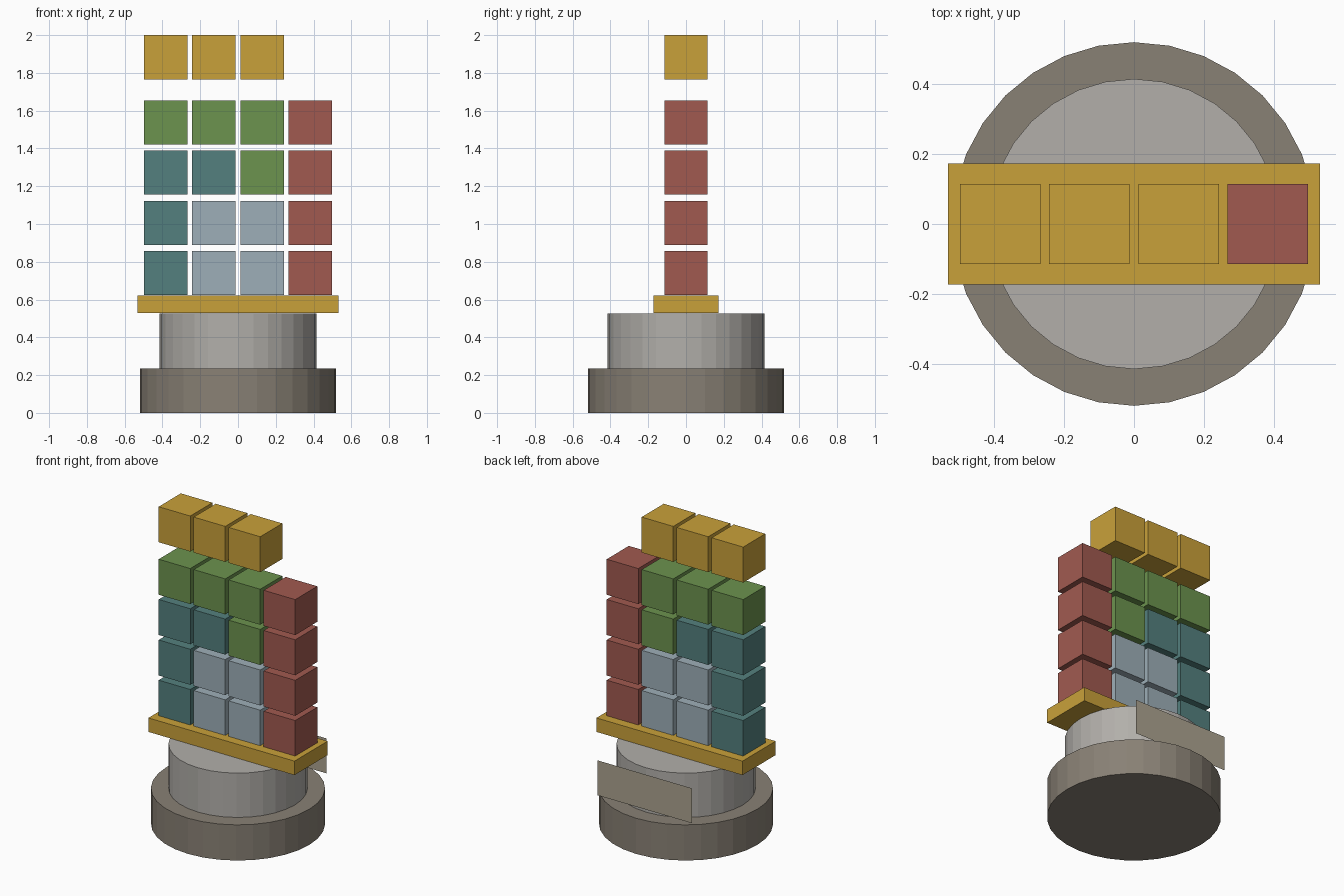
import bpy
import bmesh
from mathutils import Matrix

if "Cube" in bpy.data.objects:
    bpy.data.objects.remove(bpy.data.objects["Cube"], do_unlink=True)


def material(name, *rgb):
    """Flat colour from 0-255 display values."""
    linear = [((c / 255 + 0.055) / 1.055) ** 2.4 for c in rgb] + [1.0]
    mat = bpy.data.materials.new(name)
    mat.use_nodes = True
    mat.diffuse_color = linear
    mat.node_tree.nodes["Principled BSDF"].inputs["Base Color"].default_value = linear
    return mat


gold = material("gold", 201, 161, 58)
red = material("brick red", 161, 90, 80)
green = material("leaf green", 108, 147, 78)
teal = material("teal", 84, 128, 126)
pale = material("pale blue", 158, 175, 184)
stone = material("light stone", 178, 175, 170)
dark = material("dark stone", 137, 129, 117)
beige = material("beige", 172, 163, 144)


def finish(bm, name, mat, location):
    mesh = bpy.data.meshes.new(name)
    bm.to_mesh(mesh)
    bm.free()
    mesh.materials.append(mat)
    obj = bpy.data.objects.new(name, mesh)
    obj.location = location
    bpy.context.collection.objects.link(obj)
    return obj


def box(name, mat, location, size):
    bm = bmesh.new()
    bmesh.ops.create_cube(bm, size=1, matrix=Matrix.Diagonal((*size, 1)))
    return finish(bm, name, mat, location)


def drum(name, mat, radius, bottom, top):
    bm = bmesh.new()
    bmesh.ops.create_cone(bm, cap_ends=True, segments=32, radius1=radius,
                          radius2=radius, depth=top - bottom)
    return finish(bm, name, mat, (0, 0, (bottom + top) / 2))


# Stepped round pedestal
drum("pedestal_base", dark, 0.52, 0, 0.235)
drum("pedestal_column", stone, 0.415, 0.235, 0.527)

# Tray carrying the blocks
box("tray", gold, (0, 0, 0.575), (1.065, 0.345, 0.092))

# Blank label panel at the back: a single upright face
bm = bmesh.new()
bmesh.ops.create_grid(bm, x_segments=1, y_segments=1, size=0.5,
                      matrix=Matrix.Rotation(-1.5707963, 4, "X")
                      @ Matrix.Diagonal((0.69, 0.23, 1, 1)))
finish(bm, "back_label", beige, (0, 0.43, 0.375))

# Wall of blocks, bottom row first, with one floating row on top
rows = [
    (0.740, [teal, pale, pale, red]),
    (1.005, [teal, pale, pale, red]),
    (1.272, [teal, teal, green, red]),
    (1.537, [green, green, green, red]),
    (1.883, [gold, gold, gold]),
]
for r, (z, colours) in enumerate(rows, 1):
    for c, mat in enumerate(colours):
        box(f"block_row{r}_column{c + 1}", mat,
            ((c - 1.5) * 0.255, 0, z), (0.23, 0.23, 0.234))
